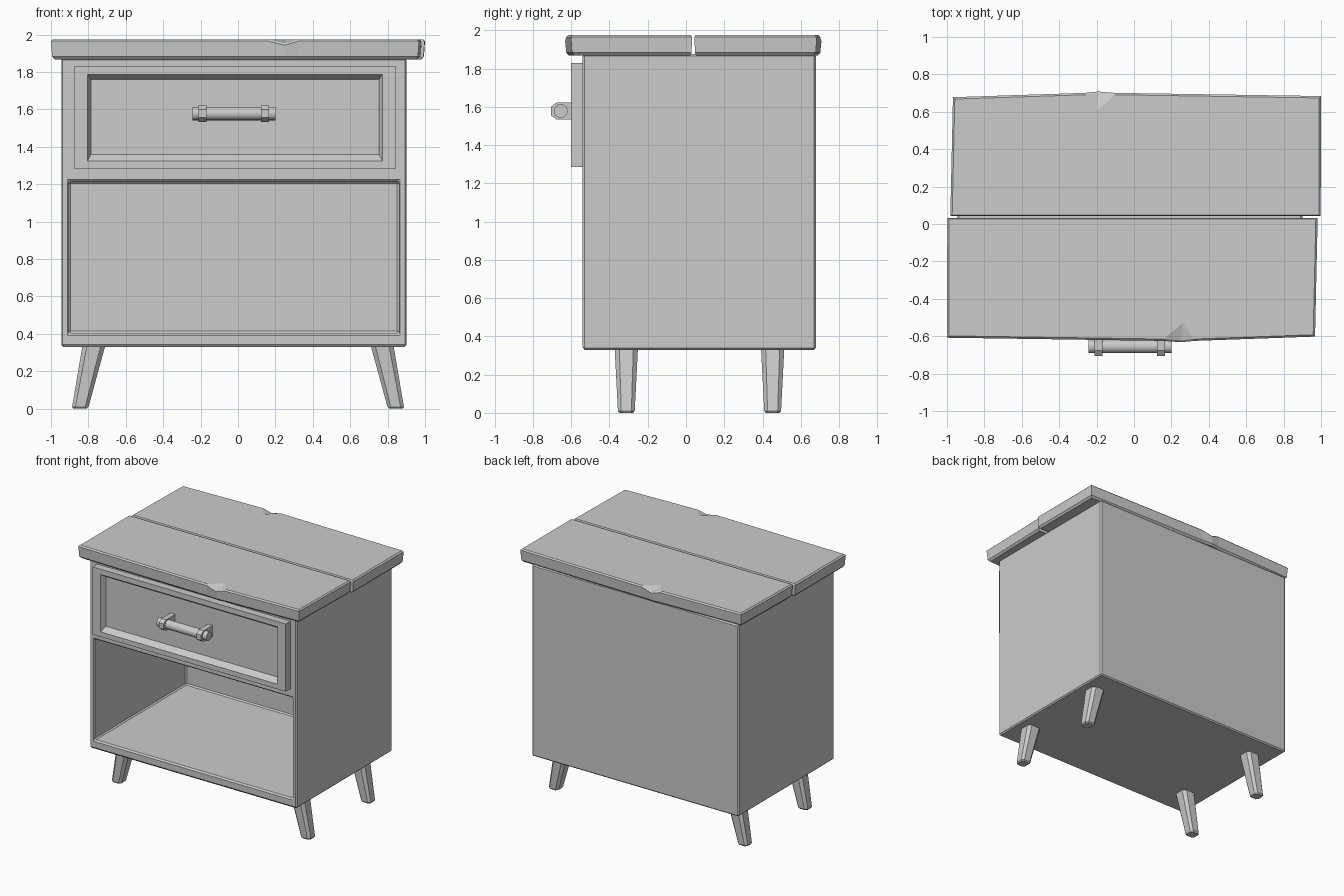
import bpy, bmesh, math
from mathutils import Matrix

if "Cube" in bpy.data.objects:
    bpy.data.objects.remove(bpy.data.objects["Cube"])


def finish(bm, name, bevel=0):
    bmesh.ops.recalc_face_normals(bm, faces=bm.faces)
    me = bpy.data.meshes.new(name)
    bm.to_mesh(me)
    bm.free()
    ob = bpy.data.objects.new(name, me)
    bpy.context.collection.objects.link(ob)
    if bevel:
        m = ob.modifiers.new("edge_bevel", 'BEVEL')
        m.width = bevel
        m.segments = 1
        m.limit_method = 'ANGLE'
        m.angle_limit = math.radians(50)
    return ob


def loft(bm, rings):
    """Connect rings of equal length and cap both ends."""
    vs = [[bm.verts.new(p) for p in r] for r in rings]
    n = len(vs[0])
    for a, b in zip(vs, vs[1:]):
        for i in range(n):
            j = (i + 1) % n
            bm.faces.new((a[i], a[j], b[j], b[i]))
    bm.faces.new(vs[0])
    bm.faces.new(vs[-1])


def nested(name, loops, bevel=0):
    """Solid from front-facing rectangles (x0, x1, z0, z1, y), back to front and into the recess."""
    bm = bmesh.new()
    loft(bm, [[(x0, y, z0), (x1, y, z0), (x1, y, z1), (x0, y, z1)]
              for x0, x1, z0, z1, y in loops])
    return finish(bm, name, bevel)


# Cabinet body with open shelf compartment
nested("cabinet_body", [
    (-0.945, 0.90, 0.33, 1.875, 0.68),
    (-0.945, 0.90, 0.33, 1.875, -0.54),
    (-0.905, 0.86, 0.405, 1.215, -0.54),
    (-0.905, 0.86, 0.405, 1.215, 0.63)], 0.01)

# Drawer front with sloped recessed panel
nested("drawer_front", [
    (-0.877, 0.845, 1.285, 1.83, -0.53),
    (-0.877, 0.845, 1.285, 1.83, -0.60),
    (-0.805, 0.773, 1.325, 1.787, -0.60),
    (-0.785, 0.753, 1.36, 1.76, -0.56)])


# Top planks: crooked outline with a chip in the outer upper edge
def plank(name, peak, turned):
    bm = bmesh.new()
    zb, zt, e = 1.868, 1.975, 0.01
    outline = [(-0.998, 0.032), (-1.0, -0.608), (peak - 0.09, -0.625), (peak, -0.632),
               (peak + 0.07, -0.625), (0.968, -0.602), (0.982, 0.032)]

    def ring(z, inset):
        pts = []
        for x, y in outline:
            yy = y - inset * 0.5 if y > 0 else y + inset
            pts.append(bm.verts.new((x - math.copysign(inset, x) * (abs(x) > 0.9), yy, z)))
        return pts
    rings = [ring(zb, 0.02), ring(zb + 0.015, 0.006), ring(zt - e, 0), ring(zt, e)]
    rings[3][3].co.z -= 0.022
    rings[2][3].co.z -= 0.022
    n = len(outline)
    for a, b in zip(rings, rings[1:]):
        for i in range(n):
            j = (i + 1) % n
            bm.faces.new((a[i], a[j], b[j], b[i]))
    bm.faces.new(rings[0])
    t = rings[3]
    apex = bm.verts.new((peak + 0.01, -0.53, zt))
    bm.faces.new((t[0], t[1], t[2], apex, t[4], t[5], t[6]))
    bm.faces.new((t[2], t[3], apex))
    bm.faces.new((t[3], t[4], apex))
    if turned:
        bm.transform(Matrix.Translation((0, 0.076, 0)) @ Matrix.Rotation(math.pi, 4, 'Z'))
    return finish(bm, name)


plank("front_top_plank", 0.25, False)
plank("back_top_plank", 0.19, True)


# Splayed tapered legs with chamfered corners
def leg_ring(cx, cy, z, h):
    c = h * 0.6
    return [(cx + x, cy + y, z) for x, y in
            ((-c, -h), (c, -h), (h, -c), (h, c), (c, h), (-c, h), (-h, c), (-h, -c))]


for side, s in (("left", -1), ("right", 1)):
    for row, y in (("front", -0.312), ("back", 0.453)):
        bm = bmesh.new()
        loft(bm, [leg_ring(s * 0.845, y, 0.0, 0.036),
                  leg_ring(s * 0.843, y, 0.01, 0.044),
                  leg_ring(s * 0.770, y, 0.34, 0.061)])
        finish(bm, f"{row}_{side}_leg")

# Handle bar
HY, HZ, HX = -0.655, 1.578, -0.022
bm = bmesh.new()
bmesh.ops.create_cone(bm, cap_ends=True, segments=16, radius1=0.036, radius2=0.036, depth=0.444,
                      matrix=Matrix.Translation((HX, HY, HZ)) @ Matrix.Rotation(math.pi / 2, 4, 'Y'))
bar = finish(bm, "handle_bar")
for p in bar.data.polygons:
    p.use_smooth = len(p.vertices) == 4

# Handle posts: chamfered collar around the bar running back to the drawer
r, c = 0.044, 0.022
profile = [(-0.55, -r), (HY - c, -r), (HY - 0.052, -c), (HY - 0.052, c), (HY - c, r), (-0.55, r)]
for side, s in (("left", -1), ("right", 1)):
    x = HX + s * 0.167
    bm = bmesh.new()
    loft(bm, [[(x + d, y, HZ + z) for y, z in profile] for d in (-0.021, 0.021)])
    finish(bm, f"handle_{side}_post")
